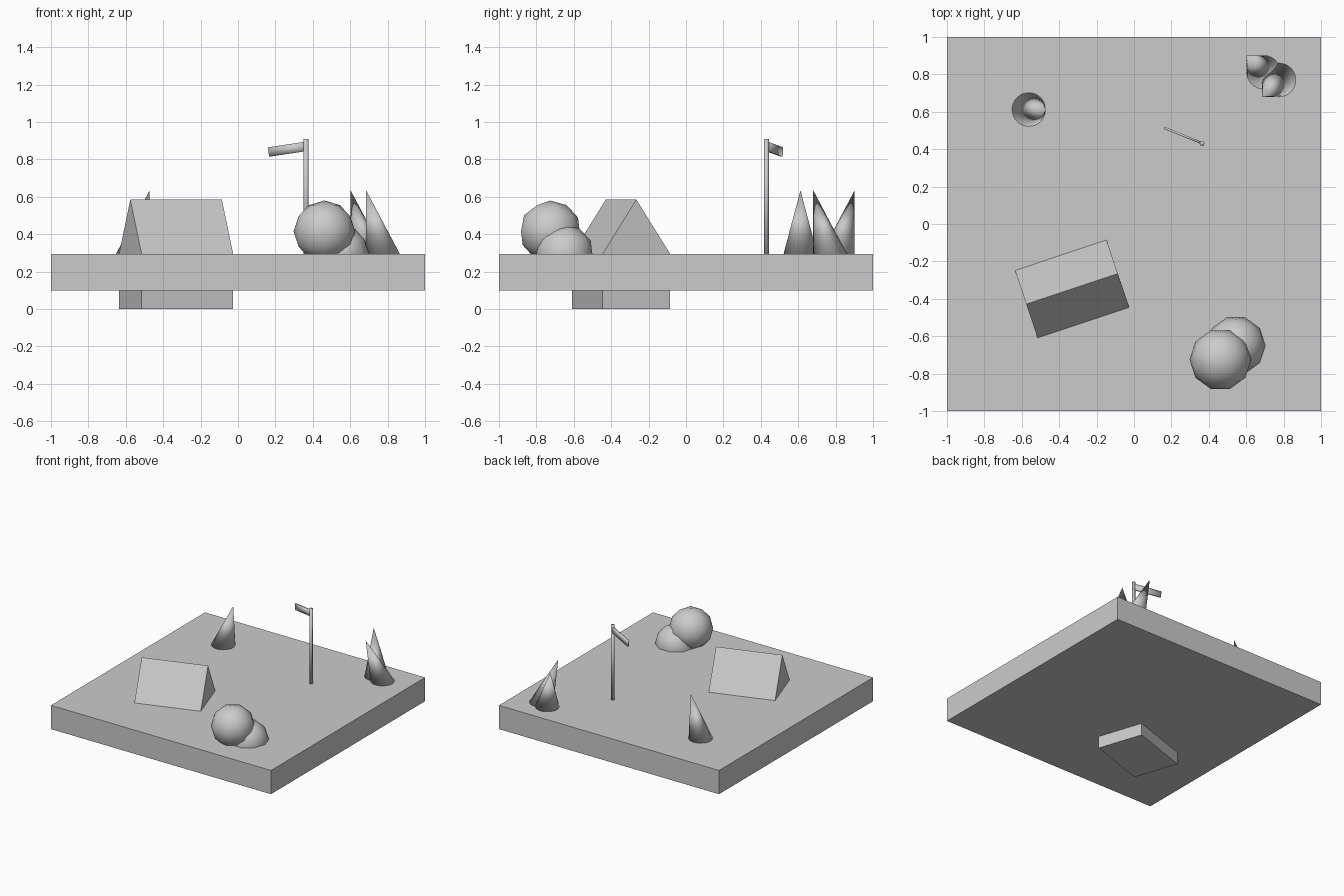
import bpy, bmesh, math
from mathutils import Vector, Matrix

cube = bpy.data.objects.get("Cube")
if cube:
    bpy.data.objects.remove(cube, do_unlink=True)

grey = bpy.data.materials.new("plain grey")
grey.use_nodes = True
colour = (0.6, 0.6, 0.6, 1)
grey.diffuse_color = colour
grey.node_tree.nodes["Principled BSDF"].inputs["Base Color"].default_value = colour

GROUND = 0.295


def finish(name, bm, smooth=False):
    bmesh.ops.recalc_face_normals(bm, faces=bm.faces)
    mesh = bpy.data.meshes.new(name)
    for face in bm.faces:
        face.smooth = smooth
    bm.to_mesh(mesh)
    bm.free()
    mesh.materials.append(grey)
    obj = bpy.data.objects.new(name, mesh)
    bpy.context.collection.objects.link(obj)
    return obj


def box(name, size, matrix, smooth=False):
    bm = bmesh.new()
    bmesh.ops.create_cube(bm, size=1, matrix=matrix @ Matrix.Diagonal((*size, 1)))
    return finish(name, bm, smooth)


def leaning_cone(name, centre, lean):
    # Cone whose tip is slid sideways over the rim of its base
    bm = bmesh.new()
    bmesh.ops.create_cone(bm, cap_ends=True, segments=32, radius1=0.09, radius2=0, depth=0.34)
    tip = max(bm.verts, key=lambda v: v.co.z)
    tip.co += Vector((*lean, 0))
    obj = finish(name, bm, True)
    obj.location = (*centre, GROUND + 0.17)


def bush(name, radius, centre):
    bm = bmesh.new()
    bmesh.ops.create_icosphere(bm, subdivisions=2, radius=radius)
    obj = finish(name, bm, True)
    obj.location = centre
    obj.rotation_euler.z = math.radians(18)


# Ground slab
box("ground_slab", (2, 2, 0.195), Matrix.Translation((0, 0, 0.1975)))

# Hut: pentagonal gable profile, swept along the ridge
bm = bmesh.new()
profile = [(-0.19, 0), (0.19, 0), (0.19, GROUND), (0, 0.585), (-0.19, GROUND)]
gable = bm.faces.new([bm.verts.new((-0.258, y, z)) for y, z in profile])
swept = bmesh.ops.extrude_face_region(bm, geom=[gable])["geom"]
bmesh.ops.translate(bm, vec=(0.516, 0, 0),
                    verts=[v for v in swept if isinstance(v, bmesh.types.BMVert)])
hut = finish("hut", bm)
hut.location = (-0.331, -0.347, 0)
hut.rotation_euler.z = math.radians(18.5)

# Leaning trees
leaning_cone("tree_left", (-0.562, 0.612), (0.09, 0))
leaning_cone("tree_back", (0.692, 0.812), (-0.09, 0.09))
leaning_cone("tree_front", (0.775, 0.77), (-0.09, -0.09))

# Bushes
bush("large_bush", 0.165, (0.462, -0.725, 0.415))
bush("small_bush", 0.157, (0.545, -0.65, 0.295))

# Signpost
bm = bmesh.new()
bmesh.ops.create_cone(bm, cap_ends=True, segments=8, radius1=0.013, radius2=0.013, depth=0.615)
post = finish("sign_post", bm, True)
post.location = (0.364, 0.43, GROUND + 0.3075)

# Sign board, pointing back and drooping towards its free end
turn = Matrix.Rotation(math.radians(-22), 4, "Z")
droop = Matrix.Rotation(math.radians(-8), 4, "Y")
box("sign_board", (0.224, 0.012, 0.05),
    Matrix.Translation((0.268, 0.471, 0.855)) @ turn @ droop, True)
